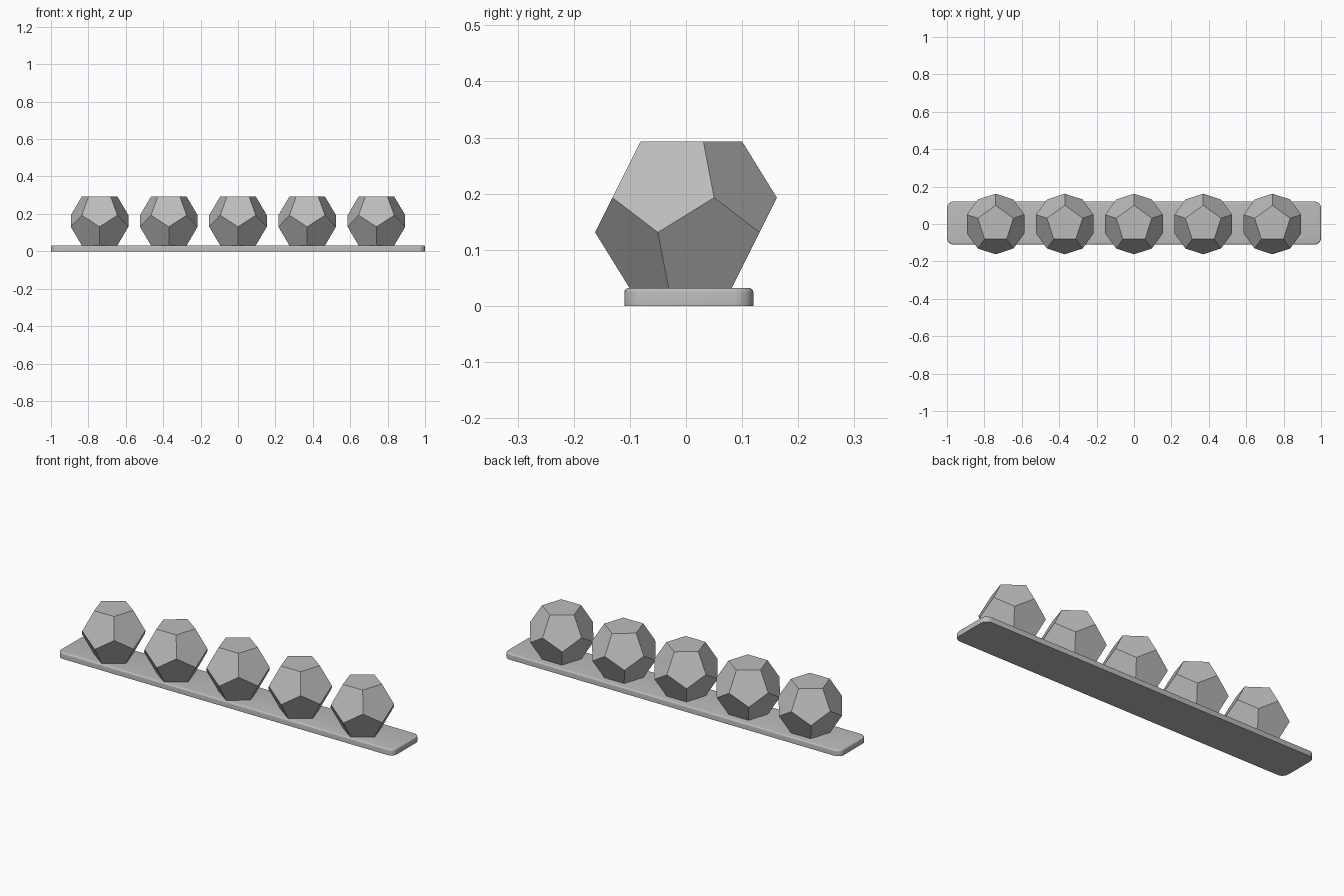
import bpy
import bmesh
from math import radians, sin, cos, pi, sqrt

default_cube = bpy.data.objects.get("Cube")
if default_cube:
    bpy.data.objects.remove(default_cube, do_unlink=True)

grey = bpy.data.materials.new("plain grey")
grey.use_nodes = True
grey.diffuse_color = (0.5, 0.5, 0.5, 1)
grey.node_tree.nodes["Principled BSDF"].inputs["Base Color"].default_value = (0.5, 0.5, 0.5, 1)


def finish(bm, name):
    bmesh.ops.recalc_face_normals(bm, faces=bm.faces)
    mesh = bpy.data.meshes.new(name)
    bm.to_mesh(mesh)
    bm.free()
    mesh.materials.append(grey)
    return mesh


def add_object(name, mesh, location):
    obj = bpy.data.objects.new(name, mesh)
    obj.location = location
    bpy.context.collection.objects.link(obj)
    return obj


def dodecahedron(height, name):
    """Regular dodecahedron resting on a face, base at z = 0."""
    phi = (1 + sqrt(5)) / 2
    cap = height * 0.382          # radius of the top and bottom pentagons
    belt = cap * phi              # radius of the two middle rings
    low = height * (1 - 1 / phi)
    high = height / phi
    bm = bmesh.new()

    def ring(radius, z, turn):
        angles = [pi / 2 + turn + i * 2 * pi / 5 for i in range(5)]
        return [bm.verts.new((radius * cos(a), radius * sin(a), z)) for a in angles]

    top, upper = ring(cap, height, 0), ring(belt, high, 0)
    lower, bottom = ring(belt, low, pi / 5), ring(cap, 0, pi / 5)
    bm.faces.new(top)
    bm.faces.new(bottom)
    for i in range(5):
        j = (i + 1) % 5
        bm.faces.new((top[i], upper[i], lower[i], upper[j], top[j]))
        bm.faces.new((bottom[i], lower[i], upper[j], lower[j], bottom[j]))
    return finish(bm, name)


# Base plate: rounded corners in plan, softly rounded top rim
length, depth, thick = 2.0, 0.23, 0.032
bm = bmesh.new()
bmesh.ops.create_cube(bm, size=1)
for v in bm.verts:
    v.co = (v.co.x * length, v.co.y * depth, (v.co.z + 0.5) * thick)
corners = [e for e in bm.edges if abs(e.verts[0].co.z - e.verts[1].co.z) > thick / 2]
bmesh.ops.bevel(bm, geom=corners, offset=0.035, segments=6, profile=0.5, affect='EDGES')
rim = [e for e in bm.edges if all(v.co.z > thick * 0.9 for v in e.verts)]
bmesh.ops.bevel(bm, geom=rim, offset=0.008, segments=4, profile=0.5, affect='EDGES')
plate = add_object("base_plate", finish(bm, "base_plate"), (0, 0.005, 0))
bpy.ops.object.select_all(action='DESELECT')
plate.select_set(True)
bpy.context.view_layer.objects.active = plate
bpy.ops.object.shade_smooth_by_angle(angle=radians(35))

# Row of five dodecahedra
solid = dodecahedron(0.262, "dodecahedron")
for i in range(5):
    add_object(f"dodecahedron_{i + 1}", solid, ((i - 2) * 0.37, 0, 0.031))
